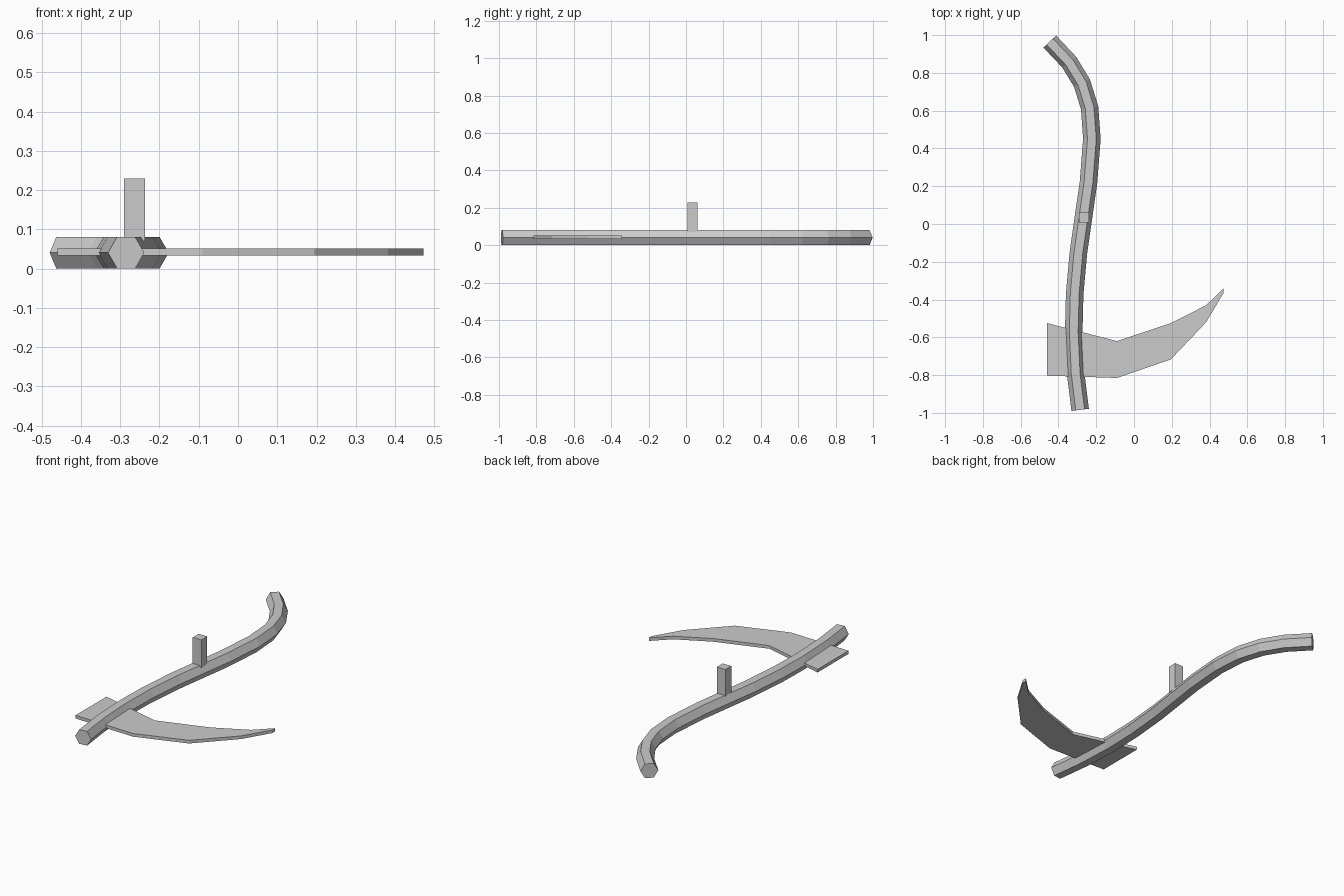
import bpy, bmesh, math
from mathutils import Vector

if "Cube" in bpy.data.objects:
    bpy.data.objects.remove(bpy.data.objects["Cube"])


def make_object(name, bm):
    bmesh.ops.recalc_face_normals(bm, faces=bm.faces)
    mesh = bpy.data.meshes.new(name)
    bm.to_mesh(mesh)
    bm.free()
    obj = bpy.data.objects.new(name, mesh)
    bpy.context.collection.objects.link(obj)
    return obj


def sweep(name, path, radius, sides, z):
    """Sweep a regular polygon along a flat path, with mitred joints."""
    bm = bmesh.new()
    pts = [Vector((x, y, z)) for x, y in path]
    rings = []
    for i, p in enumerate(pts):
        before = (p - pts[i - 1]).normalized() if i else None
        after = (pts[i + 1] - p).normalized() if i < len(pts) - 1 else None
        tangent = ((before or after) + (after or before)).normalized()
        side = Vector((tangent.y, -tangent.x, 0))
        ring = []
        for k in range(sides):
            a = math.tau * k / sides
            offset = side * math.cos(a) + Vector((0, 0, math.sin(a)))
            ring.append(bm.verts.new(p + offset * radius))
        rings.append(ring)
    for r0, r1 in zip(rings, rings[1:]):
        for k in range(sides):
            n = (k + 1) % sides
            bm.faces.new((r0[k], r0[n], r1[n], r1[k]))
    bm.faces.new(rings[0])
    bm.faces.new(rings[-1])
    return make_object(name, bm)


def slab(name, outline, z0, z1):
    """Extrude a flat outline upwards."""
    bm = bmesh.new()
    face = bm.faces.new([bm.verts.new((x, y, z0)) for x, y in outline])
    top = bmesh.ops.extrude_face_region(bm, geom=[face])["geom"]
    verts = [g for g in top if isinstance(g, bmesh.types.BMVert)]
    bmesh.ops.translate(bm, verts=verts, vec=(0, 0, z1 - z0))
    return make_object(name, bm)


# Curved six-sided wooden shaft
sweep("shaft", [(-0.285, -0.984), (-0.309, -0.79), (-0.319, -0.57), (-0.314, -0.37),
                (-0.294, -0.15), (-0.267, 0.04), (-0.241, 0.22), (-0.223, 0.45),
                (-0.235, 0.615), (-0.275, 0.745), (-0.343, 0.857), (-0.446, 0.966)],
      0.0465, 6, 0.0403)

# Curved blade: back edge, then cutting edge
back = [(-0.46, -0.525), (-0.09, -0.62), (0.195, -0.525), (0.382, -0.43), (0.473, -0.342)]
cutting = [(0.473, -0.367), (0.382, -0.52), (0.195, -0.717), (-0.09, -0.815), (-0.46, -0.803)]
slab("blade", back + cutting, 0.033, 0.051)

# Upright hand grip
slab("hand_grip", [(-0.291, 0.009), (-0.237, 0.009), (-0.237, 0.062), (-0.291, 0.062)],
     0.07, 0.229)
